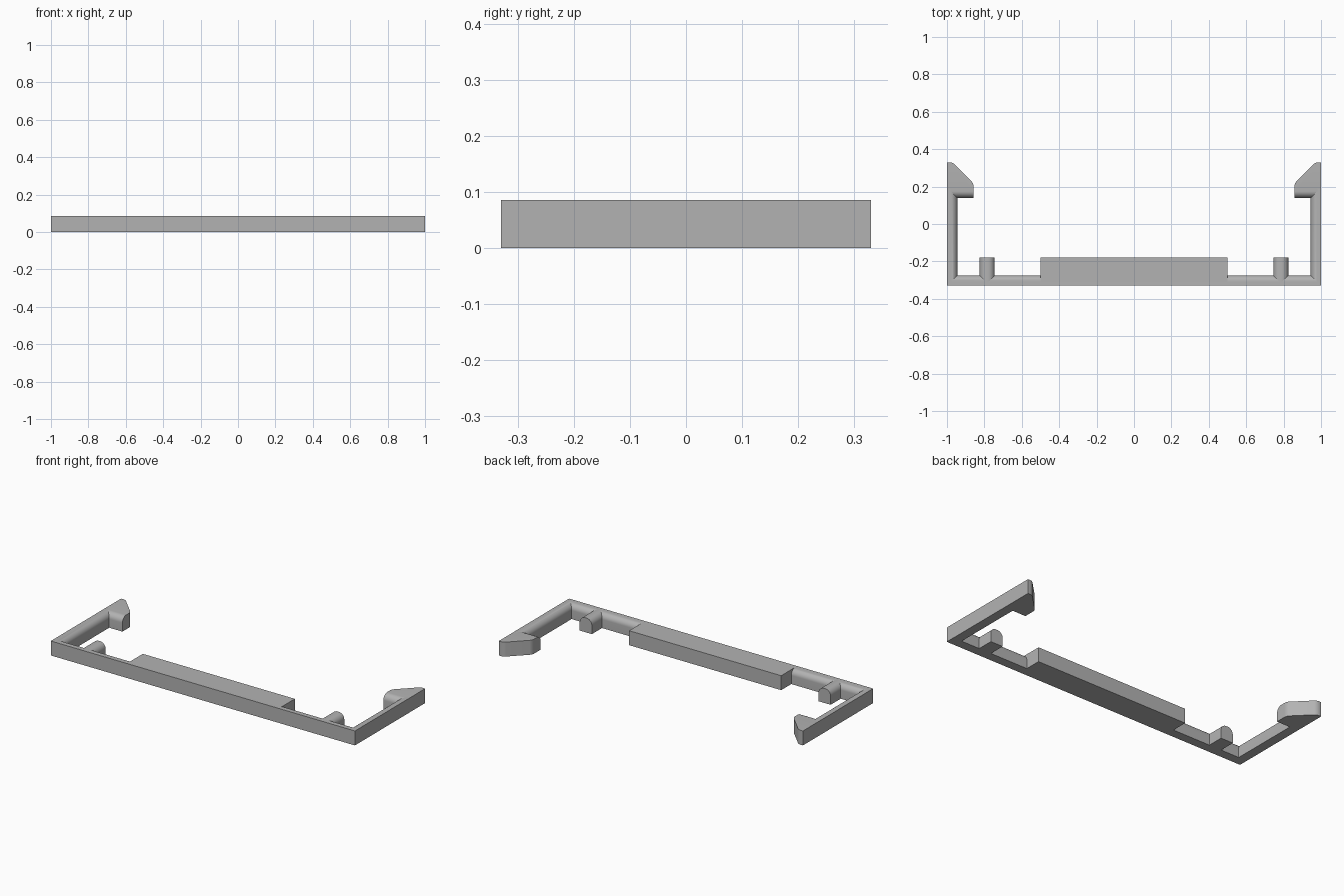
import bpy, bmesh, math

cube = bpy.data.objects.get("Cube")
if cube:
    bpy.data.objects.remove(cube, do_unlink=True)

HEIGHT, WALL, FILLET = 0.086, 0.055, 0.035
HALF_X, HALF_Y = 1.0, 0.33

grey = bpy.data.materials.new("plain grey")
grey.use_nodes = True
colour = (0.45, 0.45, 0.45, 1)
grey.diffuse_color = colour
grey.node_tree.nodes["Principled BSDF"].inputs["Base Color"].default_value = colour


def finish(bm, name):
    bmesh.ops.recalc_face_normals(bm, faces=bm.faces)
    mesh = bpy.data.meshes.new(name)
    bm.to_mesh(mesh)
    bm.free()
    mesh.materials.append(grey)
    obj = bpy.data.objects.new(name, mesh)
    bpy.context.collection.objects.link(obj)
    bpy.ops.object.select_all(action="DESELECT")
    obj.select_set(True)
    bpy.context.view_layer.objects.active = obj
    bpy.ops.object.shade_smooth_by_angle(angle=math.radians(30))


def prism(outline):
    """Upright block with the given plan outline."""
    bm = bmesh.new()
    base = bm.faces.new([bm.verts.new((x, y, 0)) for x, y in outline])
    top = bmesh.ops.extrude_face_region(bm, geom=[base])["geom"]
    for v in top:
        if isinstance(v, bmesh.types.BMVert):
            v.co.z = HEIGHT
    return bm


def round_edges(bm, rule, radius, segments=8):
    edges = [e for e in bm.edges if rule(e.verts[0].co, e.verts[1].co)]
    bmesh.ops.bevel(bm, geom=edges, offset=radius, segments=segments,
                    profile=0.5, affect="EDGES")


def rectangle(x0, x1, y0, y1):
    return [(x0, y0), (x1, y0), (x1, y1), (x0, y1)]


# U-shaped frame: wall section with a rounded inner top edge, mitred at the corners
section = [(0, 0), (0, HEIGHT)]
for i in range(11):
    a = math.pi / 2 * i / 10
    section.append((WALL - FILLET + FILLET * math.sin(a),
                    HEIGHT - FILLET + FILLET * math.cos(a)))
section.append((WALL, 0))
arm_end = 0.19
bm = bmesh.new()
rings = []
for sx, corner in ((-1, False), (-1, True), (1, True), (1, False)):
    rings.append([bm.verts.new((sx * (HALF_X - d), d - HALF_Y if corner else arm_end, z))
                  for d, z in section])
for r0, r1 in zip(rings, rings[1:]):
    for i in range(len(section)):
        j = (i + 1) % len(section)
        bm.faces.new((r0[i], r0[j], r1[j], r1[i]))
bm.faces.new(rings[0])
bm.faces.new(rings[-1])
finish(bm, "frame")

# Centre pad, starting where the flat top of the wall ends
inner = WALL - FILLET - HALF_Y
finish(prism(rectangle(-0.5, 0.5, inner, -0.18)), "centre_pad")

for side, s in (("right", -1), ("left", 1)):
    # Locating post with both long top edges rounded
    bm = prism(rectangle(s * 0.745, s * 0.825, inner, -0.18))
    round_edges(bm, lambda a, b: min(a.z, b.z) > 0.01 and abs(a.x - b.x) < 0.001, FILLET)
    finish(bm, side + "_post")

    # Hook: ramped nose with softened corners and a rounded catching edge
    front = 0.14
    bm = prism([(s * x, y) for x, y in
                ((1, front), (0.858, front), (0.858, 0.217), (0.971, HALF_Y), (1, HALF_Y))])
    round_edges(bm, lambda a, b: abs(a.z - b.z) > 0.01 and a.y > 0.2 and abs(a.x) < 0.99, 0.015)
    round_edges(bm, lambda a, b: min(a.z, b.z) > 0.01 and max(a.y, b.y) < front + 0.001, FILLET)
    finish(bm, side + "_hook")
